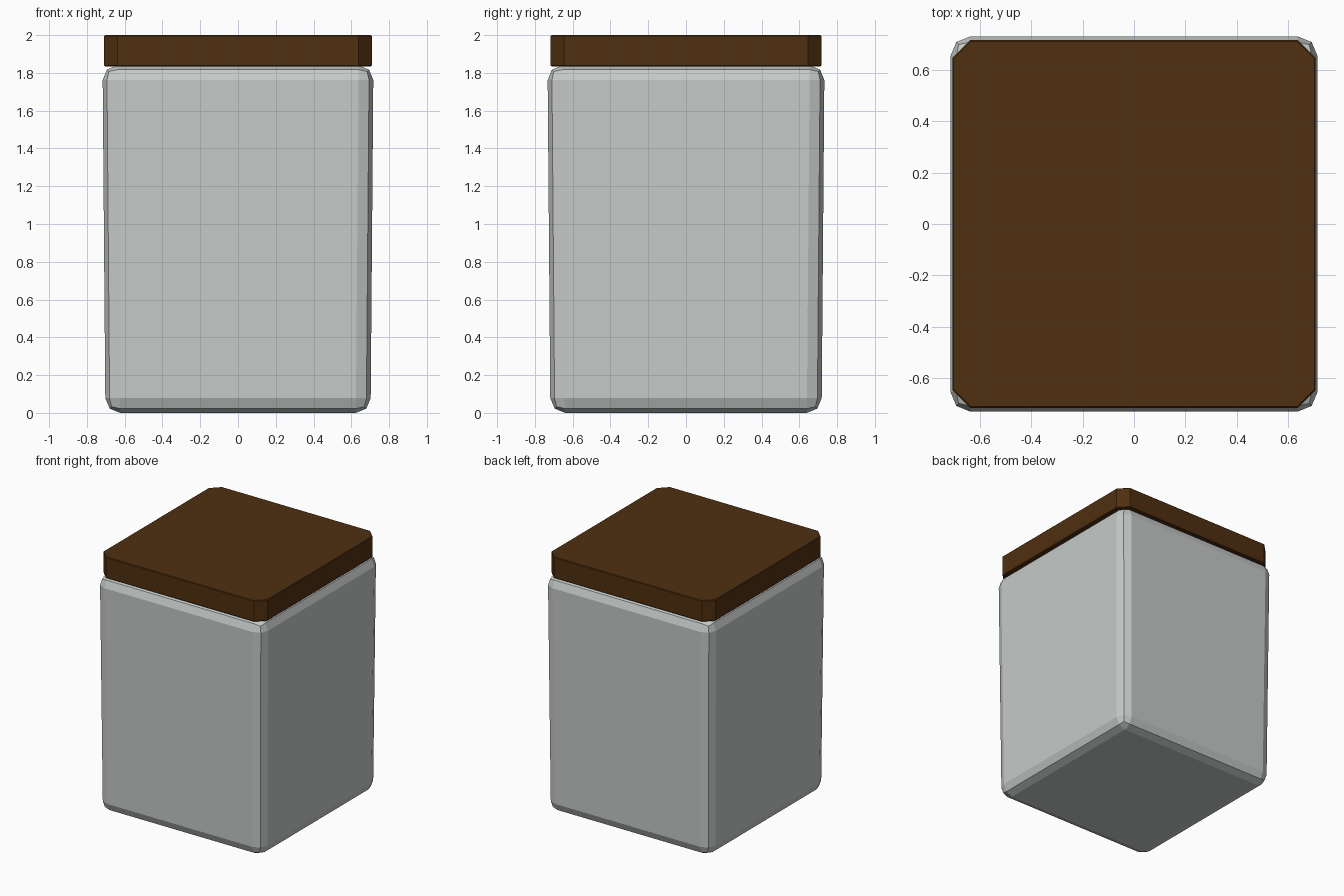
import bpy, bmesh

if "Cube" in bpy.data.objects:
    bpy.data.objects.remove(bpy.data.objects["Cube"])


def material(name, rgb):
    m = bpy.data.materials.new(name)
    m.diffuse_color = (*rgb, 1.0)
    m.use_nodes = True
    m.node_tree.nodes["Principled BSDF"].inputs["Base Color"].default_value = m.diffuse_color
    return m


def tapered_box(name, bottom, top, z0, z1, mat):
    """Box whose half sizes go from bottom (x, y) at z0 to top (x, y) at z1."""
    bm = bmesh.new()
    bmesh.ops.create_cube(bm, size=2.0)
    for v in bm.verts:
        hx, hy = top if v.co.z > 0 else bottom
        v.co = (v.co.x * hx, v.co.y * hy, z1 if v.co.z > 0 else z0)
    return bm, name, mat


def bevel(bm, edges, width, segments):
    bmesh.ops.bevel(bm, geom=edges, offset=width, offset_type='OFFSET',
                    segments=segments, profile=0.5, affect='EDGES',
                    clamp_overlap=True)


def finish(bm, name, mat):
    bmesh.ops.recalc_face_normals(bm, faces=bm.faces)
    mesh = bpy.data.meshes.new(name)
    bm.to_mesh(mesh)
    bm.free()
    mesh.materials.append(mat)
    ob = bpy.data.objects.new(name, mesh)
    bpy.context.collection.objects.link(ob)
    return ob


grey = material("pale_grey", (0.56, 0.59, 0.58))
brown = material("dark_brown", (0.080, 0.029, 0.005))

# Jar body: slightly wider at the top, all edges rounded in two steps
bm, name, mat = tapered_box("jar_body", (0.702, 0.718), (0.717, 0.733), 0.0, 1.84, grey)
bevel(bm, bm.edges[:], 0.078, 2)
finish(bm, name, mat)

# Lid: flat slab with cut corners and a hairline softened rim
bm, name, mat = tapered_box("lid", (0.709, 0.717), (0.709, 0.717), 1.835, 2.0, brown)
upright = [e for e in bm.edges if abs(e.verts[0].co.z - e.verts[1].co.z) > 0.1]
bevel(bm, upright, 0.07, 1)
rims = [e for e in bm.edges if abs(e.verts[0].co.z - e.verts[1].co.z) < 0.01]
bevel(bm, rims, 0.005, 1)
finish(bm, name, mat)
